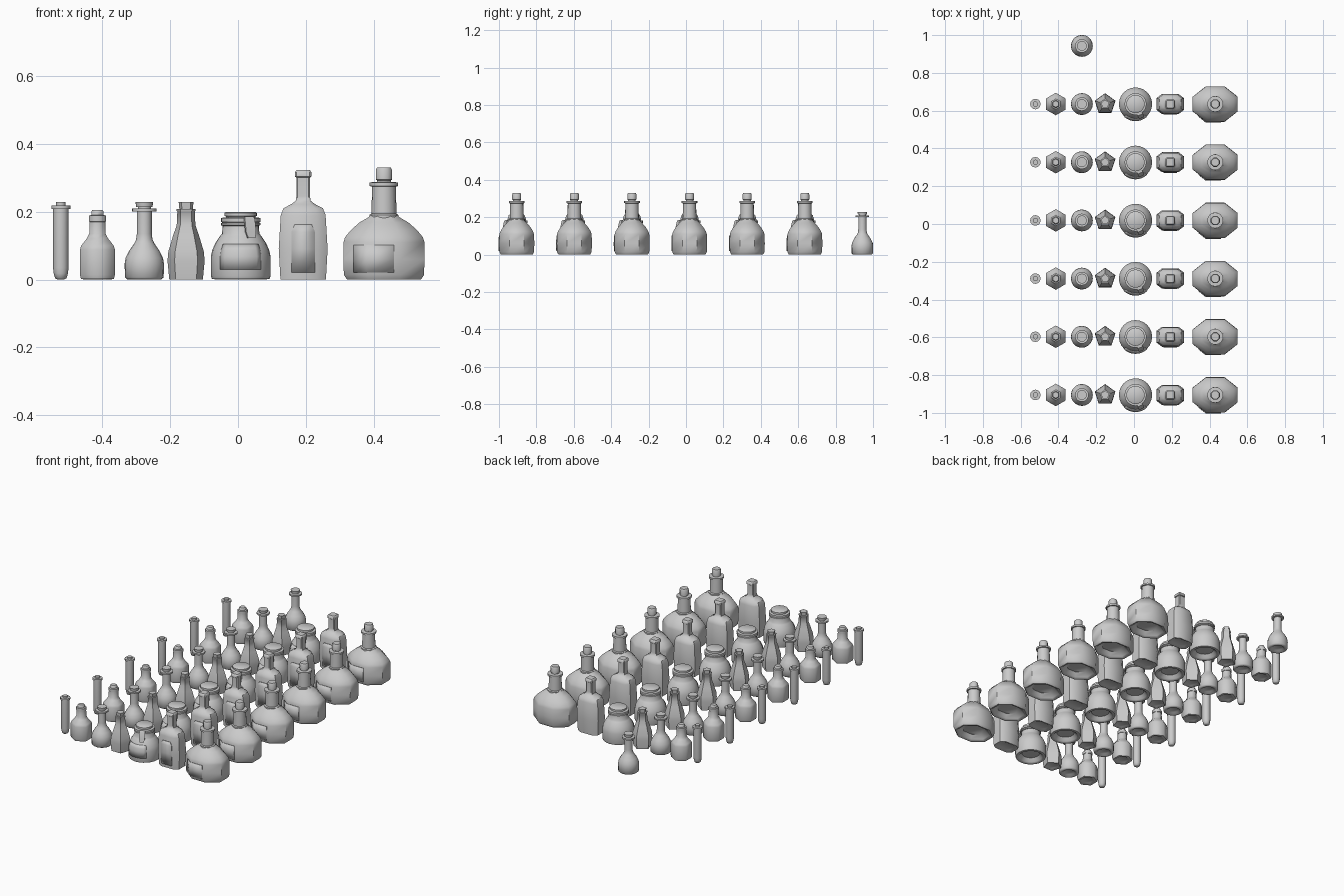
import bpy, bmesh
from math import sin, cos, pi, radians

if "Cube" in bpy.data.objects:
    bpy.data.objects.remove(bpy.data.objects["Cube"])

ROWS = [0.635 - 0.308 * k for k in range(6)]


def finish(name, bm, x, rows=ROWS, angle=50, thick=0):
    """Turn a bmesh into one smooth-by-angle object and repeat it on every row."""
    bmesh.ops.recalc_face_normals(bm, faces=bm.faces)
    me = bpy.data.meshes.new(name)
    bm.to_mesh(me)
    bm.free()
    ob = bpy.data.objects.new(name, me)
    bpy.context.collection.objects.link(ob)
    ob.location = (x, rows[0], 0)
    bpy.ops.object.select_all(action='DESELECT')
    ob.select_set(True)
    bpy.context.view_layer.objects.active = ob
    bpy.ops.object.shade_smooth_by_angle(angle=radians(angle))
    if thick:
        m = ob.modifiers.new("thickness", 'SOLIDIFY')
        m.thickness = thick
        m.offset = 0
    for y in rows[1:]:
        c = ob.copy()
        c.location.y = y
        bpy.context.collection.objects.link(c)


def skin(rings, closed=True):
    """Bridge successive rings of points; cap both ends when closed."""
    bm = bmesh.new()
    vs = [[bm.verts.new(p) for p in r] for r in rings]
    n = len(vs[0])
    for a, b in zip(vs, vs[1:]):
        for i in range(n if closed else n - 1):
            j = (i + 1) % n
            bm.faces.new((a[i], a[j], b[j], b[i]))
    if closed:
        bm.faces.new(vs[0][::-1])
        bm.faces.new(vs[-1])
    return bm


def turned(profile, sides, rot=0):
    """Profile of (radius x, radius y, z) or (radius, z) swept as an n-gon."""
    rings = []
    for p in profile:
        rx, ry, z = p[0], p[-2], p[-1]
        rings.append([(rx * cos(radians(rot) + 2 * pi * i / sides),
                       ry * sin(radians(rot) + 2 * pi * i / sides), z) for i in range(sides)])
    return skin(rings)


# test tube with stopper
finish("test_tube", turned([(.010, 0), (.017, .004), (.021, .018), (.023, .035), (.023, .207),
                            (.028, .207), (.028, .218), (.017, .218)], 12), -.522)
finish("tube_cork", turned([(.014, .2), (.014, .228)], 12), -.522)

# hexagonal vial
finish("hex_vial", turned([(.035, .006), (.045, 0), (.056, .002), (.0595, .014), (.0595, .088),
                           (.055, .1), (.036, .121), (.028, .135), (.0265, .17), (.029, .171),
                           (.029, .188), (.022, .19)], 6, 90), -.414, angle=62)
finish("hex_vial_cork", turned([(.021, .185), (.021, .2), (.017, .205)], 6, 90), -.414)

# round flask with long neck, plus one spare at the back
flask_rows = [0.943] + ROWS
finish("round_flask", turned([(.03, .01), (.04, 0), (.05, 0), (.057, .006), (.058, .046),
                              (.055, .064), (.045, .084), (.03, .106), (.024, .118),
                              (.022, .135), (.022, .2), (.036, .2), (.036, .209), (.022, .209)], 20),
       -.276, flask_rows)
finish("flask_cork", turned([(.019, .2), (.019, .213), (.024, .214), (.026, .228)], 20),
       -.276, flask_rows)

# five-sided tapering bottle
finish("pentagon_bottle", turned([(.035, .006), (.045, 0), (.052, 0), (.0575, .055), (.055, .082),
                                  (.04, .13), (.029, .16), (.027, .2), (.029, .202),
                                  (.029, .208), (.022, .208)], 5, 90), -.153)
finish("pentagon_cork", turned([(.02, .2), (.023, .228)], 5, 90), -.153)

# wide jar: body, stopper, neck string, front label and hanging tag
finish("wide_jar", turned([(.05, .025), (.065, .006), (.072, 0), (.085, .002), (.088, .01),
                           (.088, .068), (.084, .086), (.075, .107), (.061, .128), (.055, .135),
                           (.053, .168), (.058, .17), (.058, .181), (.048, .183)], 24), .008)
finish("jar_stopper", turned([(.044, .175), (.044, .186), (.048, .187), (.048, .196),
                              (.044, .199)], 24), .008)
finish("jar_string", turned([(.053, .158), (.058, .160), (.058, .166), (.053, .168)], 24), .008)
arc = [radians(228 + 84 * i / 8) for i in range(9)]
finish("jar_label", skin([[(r * cos(a), r * sin(a), z) for a in arc]
                          for r, z in ((.089, .03), (.089, .068), (.085, .086), (.077, .104))],
                         False), .008, thick=.003)
d = [(-.4, -1), (.4, -1), (.4, 1), (-.4, 1)]
ca, sa = cos(radians(24)), sin(radians(24))


def tag_ring(w, out, z):
    """Small rectangle on the jar's front right, turned to face outwards."""
    pts = [(u * w, -out + v * .004) for u, v in d]
    return [(x * ca - y * sa, x * sa + y * ca, z) for x, y in pts]


finish("jar_tag", skin([tag_ring(.028, .077, .122), tag_ring(.040, .072, .14),
                        tag_ring(.040, .063, .178), tag_ring(.034, .058, .185)]), .008)


# flat-sided tall bottle with chamfered corners
def chamfered(hx, hy, c, z):
    k = min(c, hy * .4)
    return [(-hx + c, -hy, z), (hx - c, -hy, z), (hx, -hy + k, z), (hx, hy - k, z),
            (hx - c, hy, z), (-hx + c, hy, z), (-hx, hy - k, z), (-hx, -hy + k, z)]


finish("tall_bottle", skin([chamfered(*p) for p in (
    (.045, .03, .02, .006), (.058, .04, .024, 0), (.067, .047, .027, 0), (.072, .053, .028, .09),
    (.066, .049, .026, .19), (.058, .043, .022, .21), (.035, .03, .012, .222),
    (.022, .022, .004, .232), (.02, .02, .004, .245), (.02, .02, .004, .3))]), .192, angle=40)
finish("tall_bottle_cork", skin([chamfered(*p) for p in (
    (.02, .02, .004, .3), (.024, .024, .005, .303), (.024, .024, .005, .316),
    (.02, .02, .005, .322))]), .192, angle=40)
finish("tall_bottle_label", skin([[(-w, y, z), (w, y, z)] for w, y, z in (
    (.035, -.050, .02), (.035, -.0545, .09), (.035, -.0525, .14), (.025, -.052, .162))], False),
    .192, thick=.003)

# big oval decanter, eight-sided body with round neck
body = [(.075, .06, .03), (.098, .075, .008), (.108, .084, 0), (.118, .092, 0), (.128, .1, .014),
        (.129, .102, .06), (.129, .1, .11), (.124, .094, .125), (.105, .08, .146),
        (.078, .06, .168), (.05, .044, .183), (.044, .04, .19)]
finish("decanter_body", turned(body, 8, 22.5), .43)
finish("decanter_neck", turned([(.043, .175), (.043, .19), (.037, .194), (.035, .274), (.042, .275),
                                (.042, .286), (.03, .287)], 16), .43)
finish("decanter_cork", turned([(.022, .28), (.022, .292), (.026, .294), (.026, .322),
                                (.022, .33)], 8, 22.5), .43)
label = []
for rx, ry, z in ((.131, .103, .02), (.131, .104, .06), (.131, .102, .102)):
    ring = []
    for deg in (223, 247.5, 284):
        off = (deg - 22.5) % 45 - 22.5
        r = cos(pi / 8) / cos(radians(off))
        ring.append((rx * r * cos(radians(deg)), ry * r * sin(radians(deg)), z))
    label.append(ring)
finish("decanter_label", skin(label, False), .43, thick=.003)
